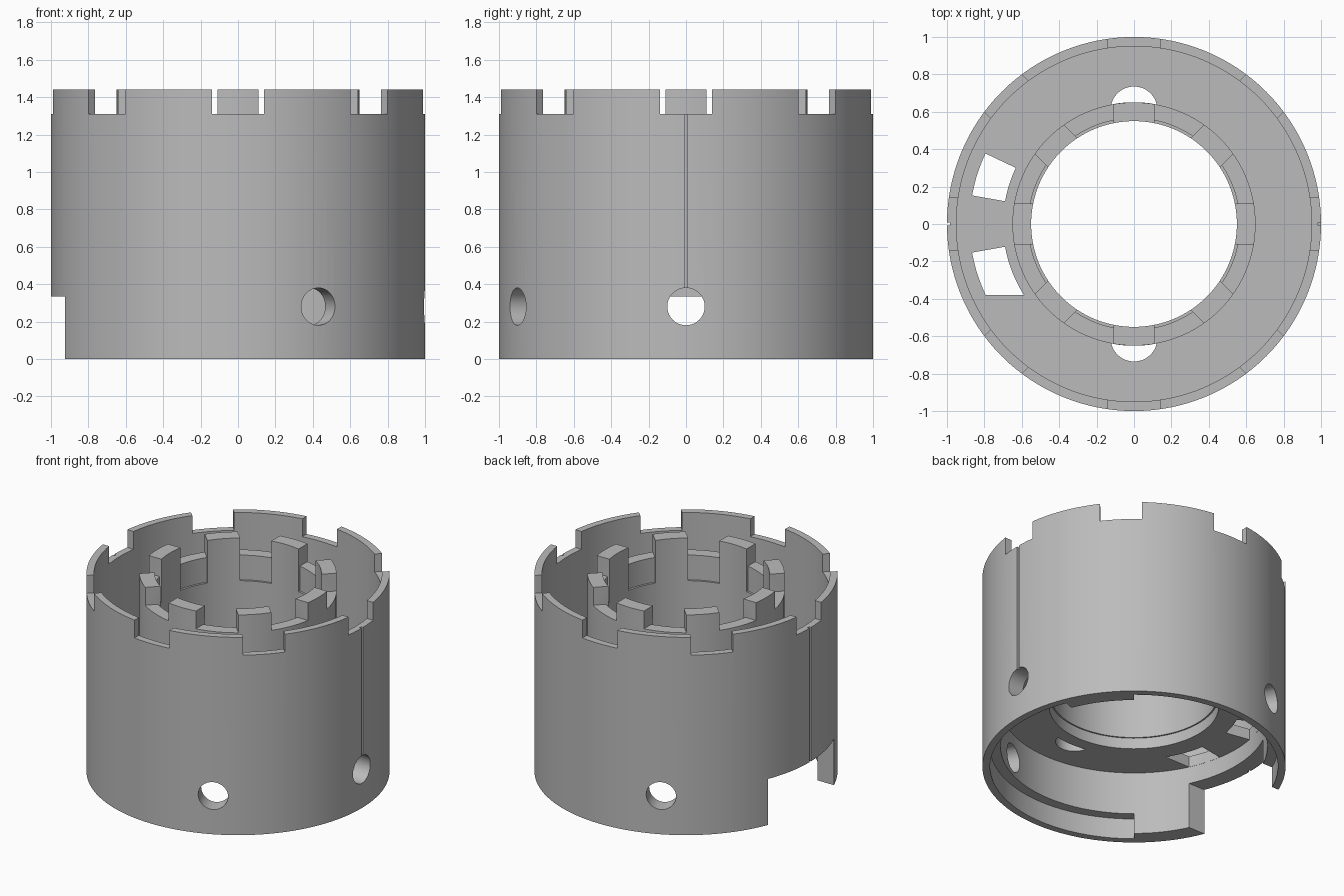
import bpy
import bmesh
from math import sin, cos, radians, pi
from mathutils import Matrix

if "Cube" in bpy.data.objects:
    bpy.data.objects.remove(bpy.data.objects["Cube"])

mat = bpy.data.materials.new("plain grey")
mat.use_nodes = True
GREY = (0.5, 0.5, 0.5, 1)
mat.diffuse_color = GREY
mat.node_tree.nodes["Principled BSDF"].inputs["Base Color"].default_value = GREY


def finish(bm, name):
    bmesh.ops.recalc_face_normals(bm, faces=bm.faces)
    mesh = bpy.data.meshes.new(name)
    bm.to_mesh(mesh)
    bm.free()
    mesh.materials.append(mat)
    obj = bpy.data.objects.new(name, mesh)
    bpy.context.collection.objects.link(obj)
    return obj


def lathe(name, profile, steps=128):
    bm = bmesh.new()
    rings = [[bm.verts.new((r * cos(2 * pi * i / steps), r * sin(2 * pi * i / steps), z))
              for r, z in profile] for i in range(steps)]
    n = len(profile)
    for i in range(steps):
        a, b = rings[i], rings[(i + 1) % steps]
        for j in range(n):
            k = (j + 1) % n
            bm.faces.new((a[j], b[j], b[k], a[k]))
    return finish(bm, name)


def prism(bm, points, z0, z1, turn=0):
    c, s = cos(radians(turn)), sin(radians(turn))
    spun = [(x * c - y * s, x * s + y * c) for x, y in points]
    low = [bm.verts.new((x, y, z0)) for x, y in spun]
    high = [bm.verts.new((x, y, z1)) for x, y in spun]
    bm.faces.new(low[::-1])
    bm.faces.new(high)
    for i in range(len(low)):
        k = (i + 1) % len(low)
        bm.faces.new((low[i], low[k], high[k], high[i]))


def arc(r, a0, a1):
    n = max(3, int(abs(a1 - a0) / 3))
    angles = [radians(a0 + (a1 - a0) * i / n) for i in range(n + 1)]
    return [(r * cos(a), r * sin(a)) for a in angles]


def rect(x0, x1, half):
    return [(x0, -half), (x1, -half), (x1, half), (x0, half)]


def cut(bm, name):
    cutter = finish(bm, name)
    cutter.hide_render = True
    mod = body.modifiers.new(name, "BOOLEAN")
    mod.object = cutter
    mod.operation = "DIFFERENCE"
    mod.solver = "EXACT"
    bpy.context.view_layer.objects.active = body
    bpy.ops.object.modifier_apply(modifier=name)
    bpy.data.objects.remove(cutter)


# Outer wall, floor and inner tube in one turned section
body = lathe("slotted_housing", [
    (1, 0), (1, 1.44), (0.95, 1.44), (0.95, 0.54), (0.65, 0.54), (0.65, 1.44),
    (0.55, 1.44), (0.55, 0.54), (0.56, 0.54), (0.56, 0.46), (0.88, 0.46), (0.88, 0)])

# Crown notches in the outer wall
bm = bmesh.new()
for k in range(8):
    prism(bm, rect(0.85, 1.1, 0.14), 1.31, 1.6, 45 * k)
cut(bm, "rim_notches")

# Gaps between the straight-sided teeth of the inner tube
bm = bmesh.new()
m = cos(pi / 4)
mirrored = [((x + 0.11) * m, (x - 0.11) * m) for x in (0.75, 0.5)]
for k in range(8):
    prism(bm, [(0.5, 0.11), (0.75, 0.11)] + mirrored, 1.31, 1.6, 45 * k)
cut(bm, "tooth_gaps")

# Shallow recess below each gap
bm = bmesh.new()
for k in range(8):
    prism(bm, arc(0.565, 11.3, 33.7) + arc(0.5, 33.7, 11.3), 1.13, 1.35, 45 * k)
cut(bm, "bore_recess")

# Curved ledges inside the bottom rim
bm = bmesh.new()
for turn in (0, 180):
    prism(bm, arc(0.95, 50, 202) + arc(0.8, 202, 50), -0.1, 0.15, turn)
cut(bm, "bottom_ledges")

# Side cutout
bm = bmesh.new()
prism(bm, rect(0.72, 1.2, 0.38), -0.2, 0.335, 180)
cut(bm, "side_cutout")

# Two windows through the floor
bm = bmesh.new()
prism(bm, arc(0.879, 154.6, 170) + arc(0.7, 170, 154.6), 0.3, 0.7)
prism(bm, arc(0.879, 190, 205.6) + arc(0.7, 212.8, 190), 0.3, 0.7)
cut(bm, "floor_windows")

# Half-round floor holes beside the tube
bm = bmesh.new()
for turn in (0, 180):
    outer = [(x, y + 0.61) for x, y in arc(0.125, 13.2, 166.8)]
    prism(bm, outer + arc(0.651, 100.5, 79.5)[1:-1], 0.3, 0.7, turn)
cut(bm, "floor_holes")

# Radial round holes
bm = bmesh.new()
for angle in (-64.5, 0, 115.5):
    place = (Matrix.Rotation(radians(angle), 4, "Z") @ Matrix.Translation((0.97, 0, 0.28))
             @ Matrix.Rotation(pi / 2, 4, "Y"))
    bmesh.ops.create_cone(bm, cap_ends=True, segments=40, radius1=0.1, radius2=0.1,
                          depth=0.36, matrix=place)
cut(bm, "radial_holes")

# Thin vertical grooves
bm = bmesh.new()
for turn in (0, 180):
    prism(bm, rect(0.985, 1.1, 0.009), 0.3, 1.4, turn)
cut(bm, "grooves")

bpy.ops.object.select_all(action="DESELECT")
body.select_set(True)
bpy.context.view_layer.objects.active = body
bpy.ops.object.shade_smooth_by_angle(angle=radians(25))
